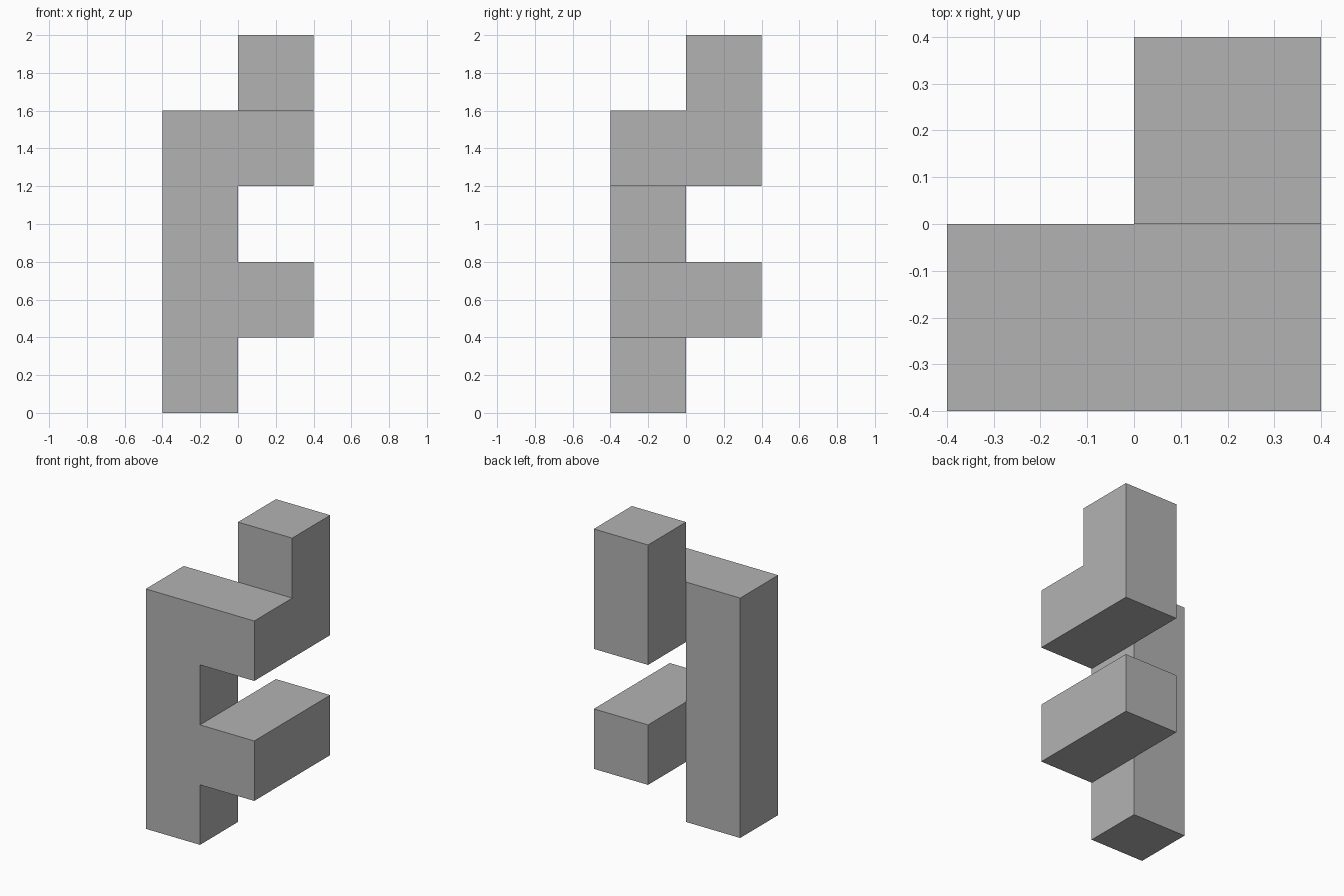
import bpy, bmesh
from math import radians
from mathutils import Vector

cube = bpy.data.objects.get("Cube")
if cube:
    bpy.data.objects.remove(cube, do_unlink=True)

UNIT = 0.4
ORIGIN = Vector((-UNIT, -UNIT, 0))

# Plain grey for the whole model
grey = bpy.data.materials.new("plain grey")
grey.use_nodes = True
colour = (0.45, 0.45, 0.45, 1)
grey.diffuse_color = colour
grey.node_tree.nodes["Principled BSDF"].inputs["Base Color"].default_value = colour

# Grid cells filled by each part
column = {(0, 0, z) for z in range(4)}
lower_arm = {(1, y, 1) for y in range(2)}
upper_arm = {(1, y, 3) for y in range(2)}
raised_end = {(1, 1, 4)}
cells = column | lower_arm | upper_arm | raised_end


def add_side(bm, cell, axis, sign):
    """Add the square side of a cell, facing outwards."""
    normal, u = Vector(), Vector()
    normal[axis] = sign
    u[(axis + 1) % 3] = 1
    v = normal.cross(u)
    centre = Vector(cell) + Vector((0.5, 0.5, 0.5)) + normal / 2
    corners = (-u - v, u - v, u + v, v - u)
    bm.faces.new([bm.verts.new(ORIGIN + (centre + c / 2) * UNIT) for c in corners])


# Outer skin of the joined blocks, with no faces inside
bm = bmesh.new()
for cell in sorted(cells):
    for axis in range(3):
        for sign in (-1, 1):
            neighbour = list(cell)
            neighbour[axis] += sign
            if tuple(neighbour) not in cells:
                add_side(bm, cell, axis, sign)
bmesh.ops.remove_doubles(bm, verts=bm.verts, dist=0.001)
bmesh.ops.dissolve_limit(bm, angle_limit=radians(1), verts=bm.verts, edges=bm.edges)
bmesh.ops.recalc_face_normals(bm, faces=bm.faces)

mesh = bpy.data.meshes.new("branched_block")
bm.to_mesh(mesh)
bm.free()
mesh.materials.append(grey)
block = bpy.data.objects.new("branched_block", mesh)
bpy.context.collection.objects.link(block)
